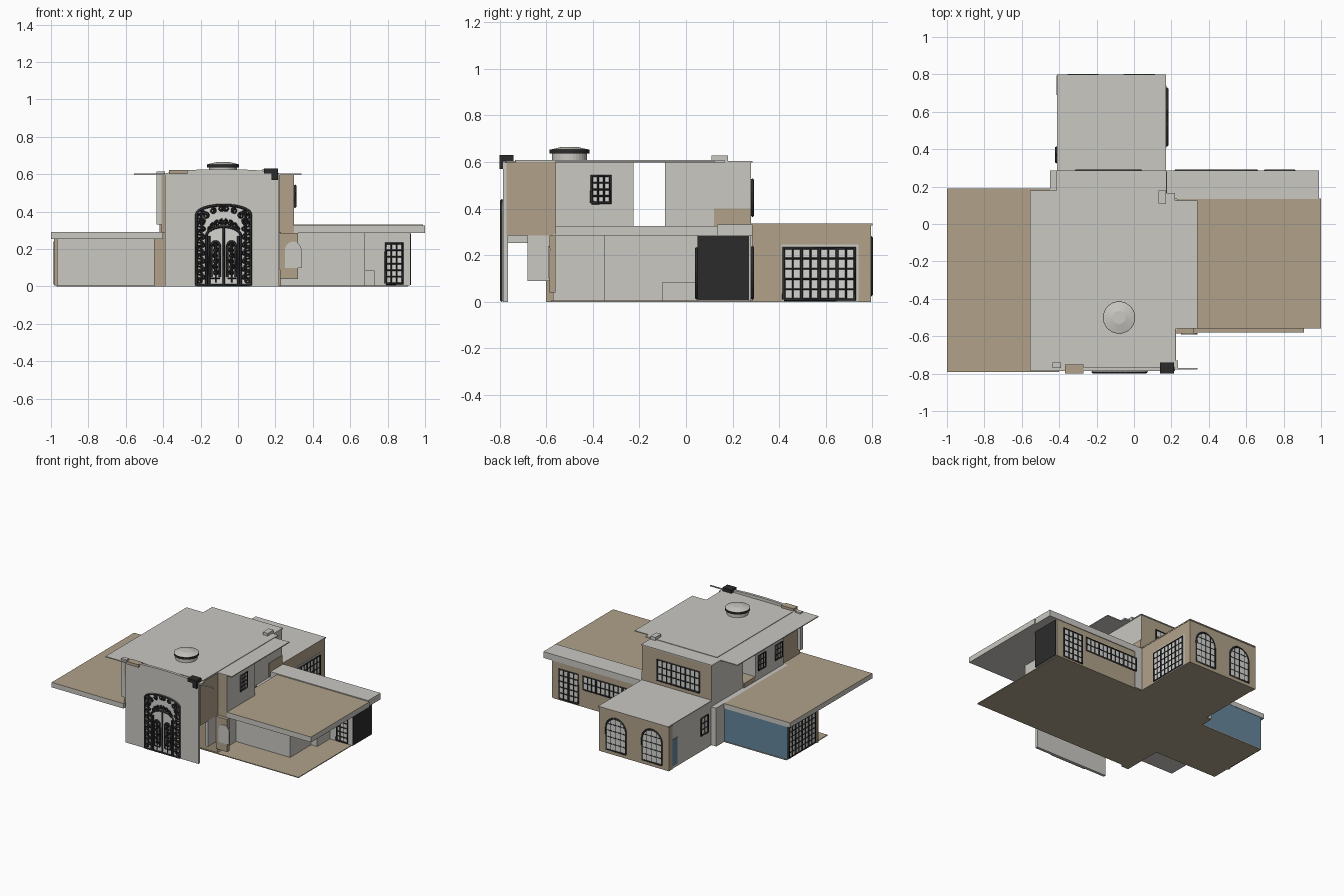
import bpy, bmesh, math
from mathutils import Vector

if "Cube" in bpy.data.objects:
    bpy.data.objects.remove(bpy.data.objects["Cube"])

def mat(name, c):
    m = bpy.data.materials.new(name)
    m.diffuse_color = (*c, 1)
    m.use_nodes = True
    m.node_tree.nodes["Principled BSDF"].inputs["Base Color"].default_value = m.diffuse_color
    return m

GREY = mat("pale_grey_render", (.59, .58, .54))
TAN = mat("tan_stone", (.44, .36, .255))
BLACK = mat("black_iron", (.024, .024, .024))
BLUE = mat("blue_wall", (.13, .24, .33))
PANE = mat("light_pane", (.66, .66, .64))

def finish(name, bm, mats):
    me = bpy.data.meshes.new(name)
    bmesh.ops.recalc_face_normals(bm, faces=bm.faces)
    bm.to_mesh(me)
    bm.free()
    for m in mats:
        me.materials.append(m)
    ob = bpy.data.objects.new(name, me)
    bpy.context.collection.objects.link(ob)
    return ob

def box(name, x, y, z, m, other=None, direction=(0, 0, 1)):
    """Box from ranges; faces looking along `direction` take the other material."""
    bm = bmesh.new()
    bmesh.ops.create_cube(bm, size=1)
    for v in bm.verts:
        for i, r in enumerate((x, y, z)):
            v.co[i] = r[0] if v.co[i] < 0 else r[1]
    bmesh.ops.recalc_face_normals(bm, faces=bm.faces)
    if other:
        for f in bm.faces:
            if f.normal.dot(Vector(direction)) > .9:
                f.material_index = 1
    return finish(name, bm, [m, other] if other else [m])

def place(axis, c, u, z):
    return (c, u, z) if axis == 'x' else (u, c, z)

def plate(name, axis, c, outline, t, m):
    """Flat outline on a wall plane, thickened by t around the plane."""
    bm = bmesh.new()
    bm.faces.new([bm.verts.new(place(axis, c, u, z)) for u, z in outline])
    ob = finish(name, bm, [m])
    s = ob.modifiers.new("thickness", 'SOLIDIFY')
    s.thickness, s.offset = t, 0
    return ob

def bars(name, axis, c, lines, r, m=BLACK):
    """Bundle of square-section bars following 2D polylines on a wall plane."""
    cu = bpy.data.curves.new(name, 'CURVE')
    cu.dimensions = '3D'
    cu.bevel_depth, cu.bevel_resolution = r, 0
    cu.use_fill_caps = True
    for ln in lines:
        sp = cu.splines.new('POLY')
        sp.points.add(len(ln) - 1)
        for p, (u, z) in zip(sp.points, ln):
            p.co = (*place(axis, c, u, z), 1)
    cu.materials.append(m)
    ob = bpy.data.objects.new(name, cu)
    bpy.context.collection.objects.link(ob)

def arch(u0, u1, z0, spring, rise, n=16):
    """Rectangle with an elliptical top, listed from lower left round to lower right."""
    cu, ru = (u0 + u1) / 2, (u1 - u0) / 2
    return [(u0, z0)] + [(cu - ru * math.cos(math.pi * i / n), spring + rise * math.sin(math.pi * i / n))
                         for i in range(n + 1)] + [(u1, z0)]

def window(name, axis, c, u, z, cols, rows, rise=0, heavy=0, side=1):
    """Pane, dark frame and glazing bars; every `heavy` columns gets a thick post."""
    (u0, u1), (z0, z1) = u, z
    spring = z1 - rise
    ol = arch(u0, u1, z0, spring, rise) if rise else [(u0, z0), (u0, z1), (u1, z1), (u1, z0)]
    plate(name + "_pane", axis, c + .003 * side, ol, .004, PANE)
    cu, ru = (u0 + u1) / 2, (u1 - u0) / 2
    top = lambda a: spring + rise * math.sqrt(max(0, 1 - ((a - cu) / ru) ** 2))
    thin, thick = [], [ol + [ol[0]]]
    for i in range(1, cols):
        a = u0 + (u1 - u0) * i / cols
        (thick if heavy and i % heavy == 0 else thin).append([(a, z0), (a, top(a))])
    for j in range(1, rows):
        h = z0 + (z1 - z0) * j / rows
        w = ru * math.sqrt(max(0, 1 - ((h - spring) / rise) ** 2)) if rise and h > spring else ru
        thin.append([(cu - w, h), (cu + w, h)])
    bars(name + "_frame", axis, c + .005 * side, thick, .007)
    bars(name + "_glazing_bars", axis, c + .005 * side, thin, .004)

# Ground floor slabs
box("main_floor", (-.45, .91), (-.58, .28), (0, .006), TAN)
box("left_wing_floor", (-.97, -.45), (-.3, .19), (0, .006), TAN)

# Central body, lower and upper storeys
box("lower_body", (-.45, .23), (-.57, .285), (.004, .29), GREY, TAN, (0, -1, 0))
box("upper_link", (-.42, .22), (-.225, -.09), (.285, .325), TAN)
box("upper_front_body", (-.42, .30), (-.56, -.225), (.285, .6), GREY, TAN, (0, -1, 0))
box("entry_upper_body", (-.41, .225), (-.77, -.56), (.285, .6), TAN)
box("upper_back_body", (-.41, .17), (-.09, .28), (.285, .6), GREY, TAN, (0, 1, 0))
box("upper_back_base_panel", (.168, .176), (.12, .28), (.3, .4), TAN)
box("entry_side_panel", (.205, .225), (-.68, -.56), (.09, .29), GREY)
box("entry_left_pier", (-.45, -.39), (-.6, -.56), (0, .285), TAN)
box("upper_left_strip", (-.435, -.39), (-.77, -.74), (.33, .615), GREY)
window("upper_right_window", 'x', .30, (-.405, -.325), (.425, .54), 3, 4)
for i, yy in enumerate((-.5, -.3)):
    window(f"upper_left_window_{i}", 'x', -.42, (yy - .04, yy + .04), (.36, .47), 3, 3, side=-1)
window("upper_back_window", 'y', .28, (-.31, .04), (.37, .525), 9, 3, heavy=3)

# Upper roof sheets
box("roof_left_sheet", (-.555, -.37), (-.785, .18), (.597, .604), GREY)
box("roof_right_sheet", (.21, .34), (-.56, .125), (.597, .604), GREY)
box("roof_center_sheet", (-.375, .22), (-.735, .165), (.597, .608), GREY)
box("roof_front_sheet", (-.42, .235), (-.775, -.73), (.597, .604), GREY)
box("roof_back_sheet", (-.415, .175), (.16, .285), (.597, .604), GREY)
box("roof_back_upstand", (.13, .17), (.11, .18), (.6, .628), GREY)

# Roof light: drum, dark ring and shallow cap
def drum(name, r1, r2, z0, z1, m):
    bm = bmesh.new()
    bmesh.ops.create_cone(bm, cap_ends=True, segments=32, radius1=r1, radius2=r2, depth=z1 - z0)
    bmesh.ops.translate(bm, verts=bm.verts, vec=(-.08, -.5, (z0 + z1) / 2))
    finish(name, bm, [m])
drum("rooflight_drum", .075, .075, .6, .637, GREY)
drum("rooflight_ring", .086, .086, .637, .653, BLACK)
drum("rooflight_cap", .084, .035, .653, .665, GREY)

# Entrance facade with a slightly bowed top
plate("entrance_facade", 'y', -.775, arch(-.39, .22, 0, .6, .027), .02, GREY)
box("facade_dark_bracket", (.14, .215), (-.8, -.74), (.605, .63), BLACK)
box("facade_dark_gutter", (.18, .215), (-.8, -.77), (.57, .605), BLACK)
box("facade_tan_bracket", (-.37, -.27), (-.8, -.75), (.6, .622), TAN)
box("facade_side_fin", (.22, .34), (-.778, -.77), (.595, .603), GREY)

# Wrought iron entrance door
C, Y = -.077, -.788
plate("door_pane", 'y', Y + .002, arch(-.225, .071, .004, .39, .05), .005, PANE)
def scroll(u, z, r, flip=1, start=0, turns=1.6, n=22):
    return [(u + flip * r * (1 - .8 * i / n) * math.cos(start + turns * 2 * math.pi * i / n),
             z + r * (1 - .8 * i / n) * math.sin(start + turns * 2 * math.pi * i / n)) for i in range(n + 1)]
heavy, light = [arch(-.222, .068, .006, .385, .05)], []
heavy.append([(-.222, .007), (.068, .007)])
heavy.append(arch(C - .092, C + .092, .006, .27, .05))
heavy.append([(C, .006), (C, .32)])
for s in (-1, 1):
    heavy.append([(C + s * .078, .006), (C + s * .078, .27)])
    heavy.append(arch(min(C + s * .02, C + s * .066), max(C + s * .02, C + s * .066), .05, .21, .03))
    for k in range(9):    # side panel scrolls
        z = .03 + k * .043
        light.append(scroll(C + s * .129, z, .018, s, 0))
        light.append(scroll(C + s * .108, z + .021, .014, -s, 1.5))
    for k in range(6):    # leaf scrolls inside each door
        light.append(scroll(C + s * .043, .075 + k * .03, .016, s * (-1) ** k, 1))
    for k in range(4):    # fan of scrolls in the head
        a = math.radians(18 + 22 * k)
        light.append(scroll(C + s * .122 * math.cos(a), .31 + .108 * math.sin(a), .018, s, a))
        light.append(scroll(C + s * .075 * math.cos(a), .29 + .055 * math.sin(a), .015, -s, a))
    light.append([(C + s * .043, .02), (C + s * .043, .23)])
    light.append([(C + s * .02, .045), (C + s * .07, .045)])
bars("door_iron_frame", 'y', Y - .003, heavy, .007)
bars("door_iron_scrolls", 'y', Y - .003, light, .0042)

# Right wing: overhanging roof, recessed rooms
box("right_wing_roof", (.23, 1), (-.56, .135), (.285, .325), GREY, TAN)
box("right_wing_roof_back", (.17, .99), (.135, .285), (.285, .332), GREY)
box("right_wing_room", (.23, .68), (-.35, .28), (.004, .29), GREY, TAN, (0, 1, 0))
box("right_wing_far_room", (.68, .92), (.05, .28), (.004, .29), GREY, TAN, (0, 1, 0))
box("right_wing_dark_panel", (.915, .925), (.05, .27), (.008, .283), BLACK)
box("terrace_low_wall", (.68, .73), (-.1, .05), (.004, .085), GREY)
window("right_wing_front_window", 'y', .05, (.79, .88), (.015, .23), 3, 6, side=-1)
window("right_wing_back_door", 'y', .28, (.70, .86), (.015, .235), 4, 5, heavy=2)
window("right_wing_back_strip", 'y', .28, (.22, .66), (.135, .235), 12, 2, heavy=3)
box("arch_wall", (.225, .32), (-.585, -.56), (.04, .285), TAN)
plate("arch_niche", 'y', -.587, arch(.25, .34, .1, .19, .05), .008, GREY)

# Left wing: deep canopy roof, blue rear wall
box("left_wing_roof", (-1, -.4), (-.79, .19), (.253, .29), GREY, TAN)
box("left_wing_room", (-.975, -.45), (-.16, .18), (.004, .255), GREY)
box("left_wing_blue_wall", (-.975, -.45), (.18, .187), (.004, .255), BLUE)
box("left_wing_end_post", (-.985, -.965), (-.17, -.15), (.004, .255), TAN)
window("left_wing_end_window", 'x', -.975, (-.14, .17), (.012, .24), 8, 6, heavy=2, side=-1)

# Back block with arched rear windows and a wide side window
box("back_block", (-.41, .17), (.28, .795), (0, .33), TAN, GREY, (-1, 0, 0))
box("back_block_roof", (-.412, .172), (.28, .8), (.328, .337), TAN, GREY)
plate("side_window_surround", 'x', .17, [(.41, 0), (.41, .245), (.74, .245), (.74, 0)], .006, GREY)
window("back_block_side_window", 'x', .172, (.42, .725), (.01, .23), 8, 5, heavy=2)
for i, u in enumerate((-.355, -.055)):
    window(f"back_arched_window_{i}", 'y', .793, (u, u + .165), (.03, .275), 4, 5, rise=.085, side=.4)
box("back_block_corner_post", (-.414, -.405), (.75, .795), (0, .328), TAN)
box("back_block_blue_panel", (-.414, -.407), (.69, .75), (.02, .22), BLUE)
window("back_block_left_window", 'x', -.41, (.33, .41), (.12, .25), 2, 3, side=-1)
